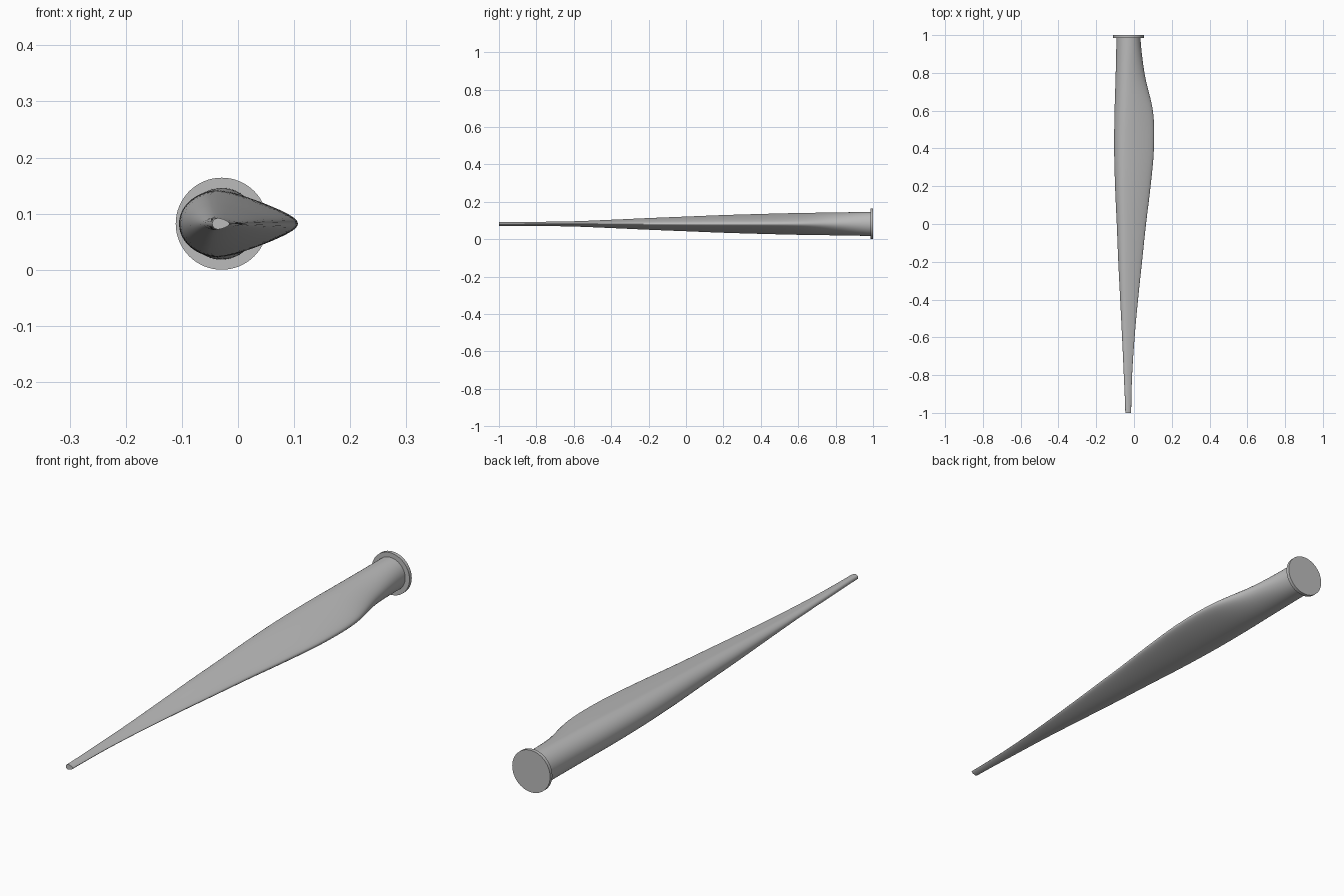
import bpy
import bmesh
from math import cos, sin, tau, radians
from mathutils import Matrix

cube = bpy.data.objects.get("Cube")
if cube:
    bpy.data.objects.remove(cube, do_unlink=True)

AXIS_X, AXIS_Z = -0.029, 0.082
RING_POINTS, STEPS = 56, 8

metal = bpy.data.materials.new("plain_grey")
metal.use_nodes = True
grey = (0.5, 0.5, 0.5, 1)
metal.diffuse_color = grey
metal.node_tree.nodes["Principled BSDF"].inputs["Base Color"].default_value = grey

# Evenly spaced stations from root to tip:
# left edge, right edge, half thickness, position of thickest point, taper
STATIONS = [
    (-.093, .034, .064, .50, 0),
    (-.097, .057, .061, .40, .2),
    (-.103, .101, .058, .30, .38),
    (-.105, .105, .053, .27, .4),
    (-.100, .087, .047, .27, .4),
    (-.091, .063, .039, .28, .4),
    (-.083, .042, .031, .29, .4),
    (-.073, .021, .022, .30, .4),
    (-.063, .003, .014, .31, .4),
    (-.054, -.010, .011, .32, .35),
    (-.046, -.015, .010, .34, .3),
]


def finish(bm, name):
    """Turn a bmesh into a smooth-shaded object with crisp edges."""
    bmesh.ops.recalc_face_normals(bm, faces=bm.faces)
    mesh = bpy.data.meshes.new(name)
    bm.to_mesh(mesh)
    bm.free()
    mesh.materials.append(metal)
    obj = bpy.data.objects.new(name, mesh)
    bpy.context.collection.objects.link(obj)
    bpy.ops.object.select_all(action='DESELECT')
    obj.select_set(True)
    bpy.context.view_layer.objects.active = obj
    bpy.ops.object.shade_smooth_by_angle(angle=radians(35))
    return obj


def spline(a, b, c, d, t):
    """Smooth curve through b and c, guided by their neighbours."""
    return b + t / 2 * (c - a + t * (2*a - 5*b + 4*c - d + t * (3*(b - c) + d - a)))


def station_at(position):
    """Section values at a fractional station position."""
    last = len(STATIONS) - 1
    i = min(int(position), last - 1)
    near = [STATIONS[max(0, min(last, i + k))] for k in (-1, 0, 1, 2)]
    return [spline(*values, position - i) for values in zip(*near)]


def section(bm, y, left, right, half, thickest, taper):
    """Ring with a round leading side and a tapering trailing side."""
    middle = left + (right - left) * thickest
    ring = []
    for n in range(RING_POINTS):
        c, s = cos(tau * n / RING_POINTS), sin(tau * n / RING_POINTS)
        reach = right - middle if c > 0 else middle - left
        thin = 1 - taper * max(c, 0) ** 1.3
        ring.append(bm.verts.new((middle + reach * c, y, AXIS_Z + half * s * thin)))
    return ring


# Blade: lofted from the round root to the slim tip
bm = bmesh.new()
count = (len(STATIONS) - 1) * STEPS
rings = []
for j in range(count + 1):
    y = 0.99 - 1.99 * j / count
    rings.append(section(bm, y, *station_at(j / STEPS)))
for first, second in zip(rings, rings[1:]):
    for n in range(RING_POINTS):
        m = (n + 1) % RING_POINTS
        bm.faces.new((first[n], first[m], second[m], second[n]))
bm.faces.new(rings[0])
bm.faces.new(rings[-1])
finish(bm, "blade")

# Root flange: thin round disc closing the thick end
bm = bmesh.new()
place = Matrix.Translation((AXIS_X, 0.993, AXIS_Z)) @ Matrix.Rotation(radians(90), 4, 'X')
bmesh.ops.create_cone(bm, cap_ends=True, segments=64, radius1=0.082,
                      radius2=0.082, depth=0.014, matrix=place)
finish(bm, "root_flange")
